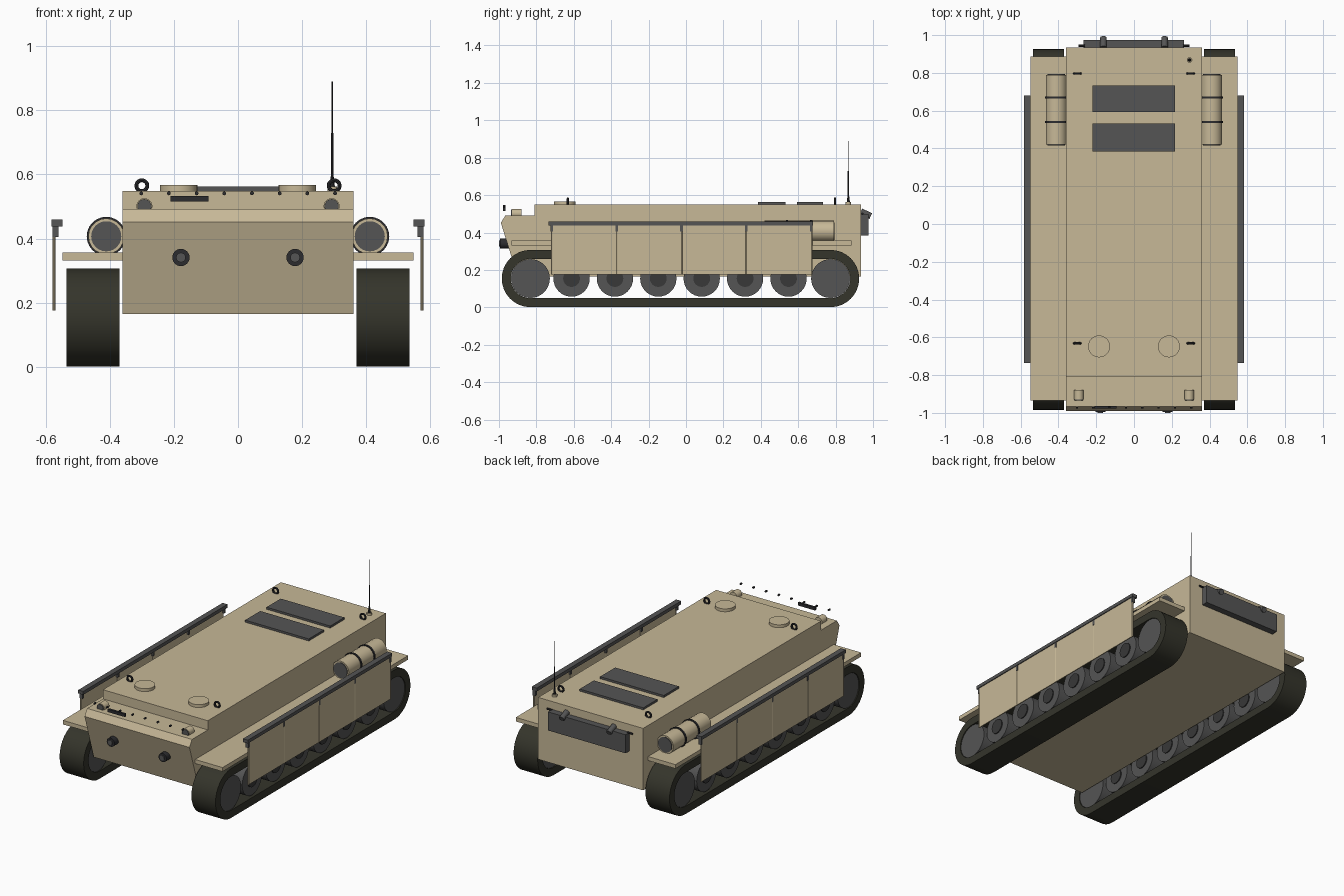
import bpy, bmesh, math
from mathutils import Vector, Matrix

cube = bpy.data.objects.get("Cube")
if cube:
    bpy.data.objects.remove(cube, do_unlink=True)


def material(name, r, g, b):
    m = bpy.data.materials.new(name)
    m.use_nodes = True
    m.diffuse_color = (r, g, b, 1)
    m.node_tree.nodes["Principled BSDF"].inputs["Base Color"].default_value = (r, g, b, 1)
    return m


TAN = material("sand paint", 0.57, 0.48, 0.31)
GRAY = material("dark gray metal", 0.09, 0.09, 0.09)
BLACK = material("black fittings", 0.025, 0.025, 0.028)
RUBBER = material("track rubber", 0.035, 0.035, 0.024)
HUB = material("wheel hub", 0.04, 0.04, 0.04)


def finish(name, bm, mat, smooth=False):
    bmesh.ops.recalc_face_normals(bm, faces=bm.faces)
    mesh = bpy.data.meshes.new(name)
    bm.to_mesh(mesh)
    bm.free()
    mesh.materials.append(mat)
    ob = bpy.data.objects.new(name, mesh)
    bpy.context.collection.objects.link(ob)
    if smooth:
        bpy.ops.object.select_all(action='DESELECT')
        ob.select_set(True)
        bpy.context.view_layer.objects.active = ob
        bpy.ops.object.shade_smooth_by_angle(angle=math.radians(35))
    return ob


def box(name, mat, x, y, z):
    """Box from (min, max) ranges."""
    bm = bmesh.new()
    bmesh.ops.create_cube(bm, size=1)
    for v in bm.verts:
        v.co = [r[0] + (c + 0.5) * (r[1] - r[0]) for c, r in zip(v.co, (x, y, z))]
    return finish(name, bm, mat)


def rod(name, mat, a, b, r, r2=None, sides=24):
    """Cylinder or cone between two points."""
    a, b = Vector(a), Vector(b)
    bm = bmesh.new()
    turn = (b - a).to_track_quat('Z', 'Y').to_matrix().to_4x4()
    bmesh.ops.create_cone(bm, cap_ends=True, segments=sides, radius1=r,
                          radius2=r if r2 is None else r2, depth=(b - a).length,
                          matrix=Matrix.Translation((a + b) / 2) @ turn)
    return finish(name, bm, mat, True)


def ring(name, mat, centre, major, minor, n=20, m=8):
    """Torus standing in the xz plane."""
    bm = bmesh.new()
    loops = []
    for i in range(n):
        t = math.tau * i / n
        loop = []
        for j in range(m):
            p = math.tau * j / m
            d = major + minor * math.cos(p)
            loop.append(bm.verts.new(Vector(centre) + Vector(
                (d * math.cos(t), minor * math.sin(p), d * math.sin(t)))))
        loops.append(loop)
    for i in range(n):
        for j in range(m):
            a, b, k = loops[i], loops[(i + 1) % n], (j + 1) % m
            bm.faces.new((a[j], b[j], b[k], a[k]))
    return finish(name, bm, mat, True)


def stadium(radius, y0, y1, z, n=16):
    pts = []
    for yc, start in ((y0, math.pi / 2), (y1, -math.pi / 2)):
        for i in range(n + 1):
            t = start + math.pi * i / n
            pts.append((yc + radius * math.cos(t), z + radius * math.sin(t)))
    return pts


# Hull: side profile pushed across the width
profile = [(-0.90, 0.165), (-0.99, 0.452), (-0.965, 0.492), (-0.81, 0.492),
           (-0.81, 0.549), (0.935, 0.549), (0.935, 0.165)]
bm = bmesh.new()
face = bm.faces.new([bm.verts.new((-0.36, y, z)) for y, z in profile])
out = bmesh.ops.extrude_face_region(bm, geom=[face])
bmesh.ops.translate(bm, vec=(0.72, 0, 0),
                    verts=[g for g in out["geom"] if isinstance(g, bmesh.types.BMVert)])
finish("hull", bm, TAN)

# Running gear, fenders, skirts and tanks on both sides
FRONT, REAR, AXLE = -0.832, 0.773, 0.154
for s, side in ((1, "left"), (-1, "right")):
    def span(a, b):
        return sorted((s * a, s * b))

    # Hollow track belt
    bm = bmesh.new()
    rims = [[bm.verts.new((s * x, y, z)) for y, z in stadium(r, FRONT, REAR, AXLE)]
            for r, x in ((0.153, 0.37), (0.153, 0.535), (0.105, 0.535), (0.105, 0.37))]
    count = len(rims[0])
    for k in range(4):
        a, b = rims[k], rims[(k + 1) % 4]
        for i in range(count):
            j = (i + 1) % count
            bm.faces.new((a[i], a[j], b[j], b[i]))
    finish(side + "_track", bm, RUBBER, True)

    # End wheels and road wheels
    for name, y in (("front", FRONT), ("rear", REAR)):
        rod(f"{side}_{name}_wheel", GRAY, (s * 0.375, y, AXLE), (s * 0.53, y, AXLE), 0.104, sides=32)
    for i in range(6):
        y = -0.612 + i * 0.232
        rod(f"{side}_road_wheel_{i}", GRAY, (s * 0.38, y, AXLE), (s * 0.525, y, AXLE), 0.097, sides=32)
        rod(f"{side}_wheel_hub_{i}", HUB, (s * 0.374, y, AXLE), (s * 0.531, y, AXLE), 0.045)

    box(side + "_fender", TAN, span(0.355, 0.548), (-0.934, 0.886), (0.331, 0.356))

    # Skirt panels hung from a rail
    box(side + "_skirt_rail", GRAY, span(0.548, 0.582), (-0.735, 0.68), (0.438, 0.459))
    for i in range(5):
        y = -0.718 + i * 0.347
        box(f"{side}_skirt_bracket_{i}", GRAY, span(0.56, 0.579), (y - 0.007, y + 0.007), (0.405, 0.44))
        rod(f"{side}_skirt_rod_{i}", TAN, (s * 0.574, y, 0.175), (s * 0.574, y, 0.41), 0.005, sides=8)
        if i < 4:
            box(f"{side}_skirt_panel_{i}", TAN, span(0.571, 0.577),
                (y + 0.004, y + 0.343), (0.175, 0.44))

    # Strapped tank with dark end caps
    x, z = s * 0.411, 0.407
    rod(side + "_tank", TAN, (x, 0.42, z), (x, 0.79, z), 0.056, sides=20)
    rod(side + "_tank_caps", GRAY, (x, 0.416, z), (x, 0.794, z), 0.047)
    for i, y in enumerate((0.54, 0.67)):
        rod(f"{side}_tank_strap_{i}", BLACK, (x, y - 0.006, z), (x, y + 0.006, z), 0.061)

    # Roof hatch and lifting rings
    rod(side + "_hatch", TAN, (s * 0.185, -0.648, 0.545), (s * 0.185, -0.648, 0.567), 0.058, sides=32)
    for name, y in (("front", -0.632), ("rear", 0.797)):
        ring(f"{side}_{name}_lifting_ring", BLACK, (s * 0.3, y, 0.565), 0.017, 0.006)

    # Headlight on the front deck
    x = s * 0.292
    rod(side + "_headlight", TAN, (x, -0.88, 0.501), (x, -0.93, 0.501), 0.025)
    rod(side + "_headlight_lens", GRAY, (x, -0.93, 0.501), (x, -0.935, 0.501), 0.022)

    # Round camera on the nose
    x = s * 0.178
    rod(side + "_nose_camera", BLACK, (x, -0.93, 0.341), (x, -0.994, 0.341), 0.027)
    rod(side + "_nose_camera_lens", GRAY, (x, -0.99, 0.341), (x, -1.0, 0.341), 0.015)

    # Rear bin latch and pin
    rod(side + "_bin_latch", GRAY, (s * 0.162, 0.935, 0.512), (s * 0.162, 0.988, 0.488), 0.017, sides=16)
    rod(side + "_bin_pin", BLACK, (s * 0.26, 0.943, 0.5), (s * 0.293, 0.943, 0.5), 0.006, sides=8)

# Roof grilles
for name, y0, y1 in (("front", 0.384, 0.532), ("rear", 0.594, 0.733)):
    box(name + "_roof_grille", GRAY, (-0.22, 0.217), (y0, y1), (0.545, 0.562))

# Rear bin
box("rear_bin", GRAY, (-0.268, 0.265), (0.93, 0.975), (0.385, 0.5))

# Sensor bar and bolt row above the nose
box("front_sensor_bar", BLACK, (-0.21, -0.092), (-0.978, -0.964), (0.515, 0.533))
for i in range(8):
    x = -0.302 + i * 0.0864
    rod(f"nose_bolt_{i}", BLACK, (x, -0.965, 0.541), (x, -0.978, 0.541), 0.006, sides=10)

# Antenna
AX, AY = 0.294, 0.868
rod("antenna_base", TAN, (AX, AY, 0.545), (AX, AY, 0.562), 0.015, sides=12)
rod("antenna_spring", BLACK, (AX, AY, 0.56), (AX, AY, 0.6), 0.009, 0.004, sides=10)
rod("antenna_whip", BLACK, (AX, AY, 0.6), (AX, AY, 0.73), 0.0035, sides=8)
rod("antenna_tip", BLACK, (AX, AY, 0.73), (AX, AY, 0.89), 0.002, sides=8)
